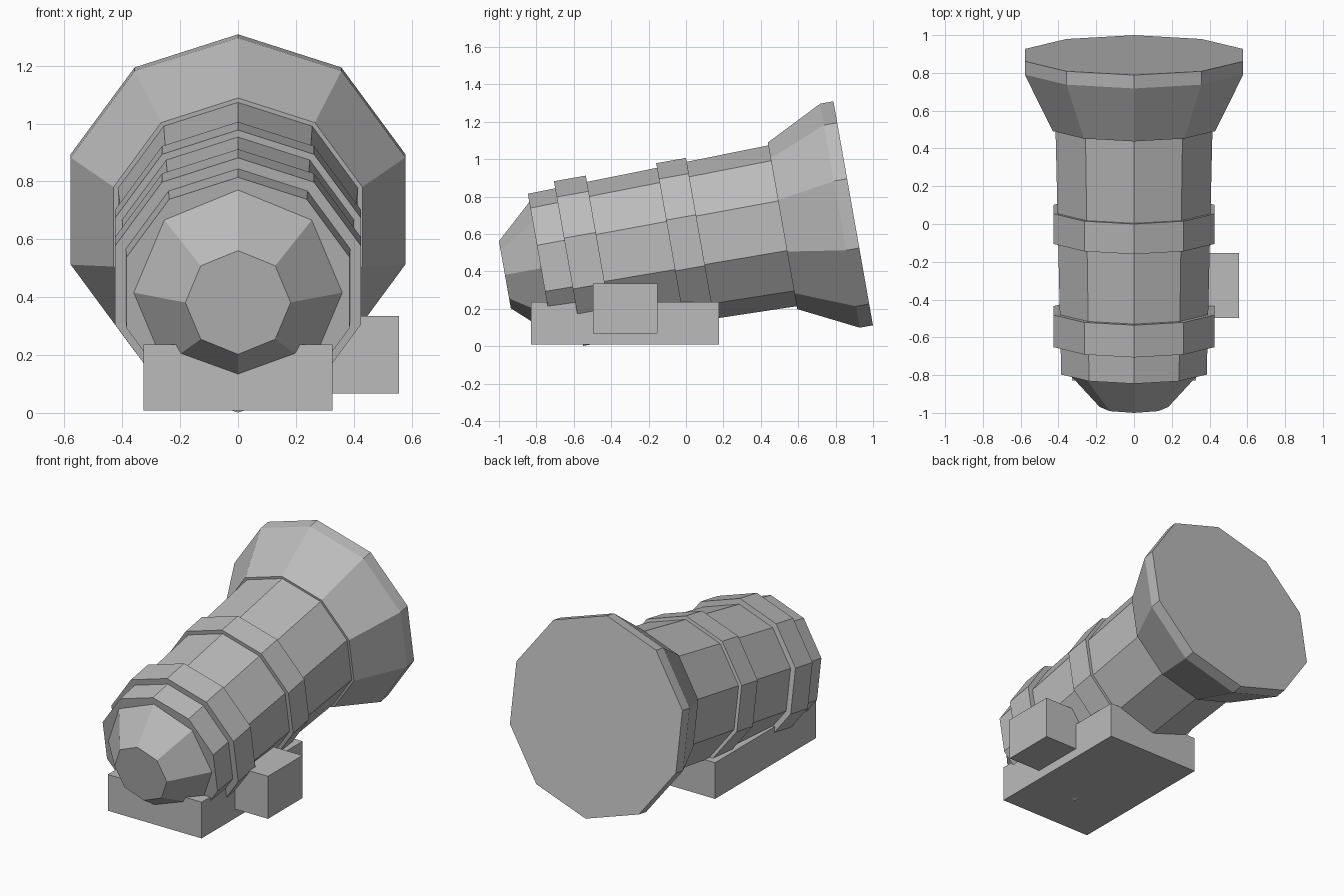
import bpy, bmesh, math
from mathutils import Matrix, Vector

if "Cube" in bpy.data.objects:
    bpy.data.objects.remove(bpy.data.objects["Cube"])

grey = bpy.data.materials.new("neutral grey")
grey.diffuse_color = (0.5, 0.5, 0.5, 1)
grey.use_nodes = True
grey.node_tree.nodes["Principled BSDF"].inputs["Base Color"].default_value = grey.diffuse_color

# Local z runs along the tilted axis, origin at the middle of the rear face
TILT = math.radians(10)
up = Vector((0, -math.sin(TILT), math.cos(TILT)))
axis = Vector((0, math.cos(TILT), math.sin(TILT)))
side = up.cross(axis)
frame = Matrix((side, up, axis)).transposed().to_4x4()
frame.translation = (0, 0.894, 0.71)


def finish(name, bm):
    bmesh.ops.recalc_face_normals(bm, faces=bm.faces)
    mesh = bpy.data.meshes.new(name)
    bm.to_mesh(mesh)
    bm.free()
    mesh.materials.append(grey)
    obj = bpy.data.objects.new(name, mesh)
    bpy.context.collection.objects.link(obj)
    return obj


def lathe(name, profile, sides, inset=0):
    """Faceted body from (distance along axis, radius) pairs, a corner at the top."""
    bm = bmesh.new()
    rings = []
    for s, r in profile:
        angles = [2 * math.pi * i / sides for i in range(sides)]
        rings.append([bm.verts.new(frame @ Vector((r * math.sin(a), r * math.cos(a), s)))
                      for a in angles])
    for a, b in zip(rings, rings[1:]):
        for i in range(sides):
            j = (i + 1) % sides
            bm.faces.new((a[i], a[j], b[j], b[i]))
    bm.faces.new(rings[0])
    rear = bm.faces.new(rings[-1])
    bm.normal_update()
    if inset:
        bmesh.ops.inset_region(bm, faces=[rear], thickness=inset, use_even_offset=True)
    return finish(name, bm)


def box(name, lo, hi):
    bm = bmesh.new()
    bmesh.ops.create_cube(bm, size=1)
    for v in bm.verts:
        v.co = [l + (c + 0.5) * (h - l) for l, h, c in zip(lo, hi, v.co)]
    return finish(name, bm)


# Tapered barrel with two raised bands
lathe("barrel", [(-1.695, 0.405), (-0.37, 0.437)], 10)
lathe("front_band", [(-1.546, 0.447), (-1.373, 0.447)], 10)
lathe("middle_band", [(-0.991, 0.447), (-0.829, 0.447)], 10)
# Flared hood with a flat rim and a flush disc at the rear
lathe("flared_hood", [(-0.384, 0.452), (-0.072, 0.608), (0, 0.608)], 10, inset=0.222)
# Eight-sided nose
lathe("nose", [(-1.891, 0.182), (-1.69, 0.365)], 8)
# Base block and side control block
box("base_block", (-0.327, -0.829, 0.009), (0.327, 0.177, 0.237))
box("side_block", (0.21, -0.497, 0.067), (0.557, -0.153, 0.335))
